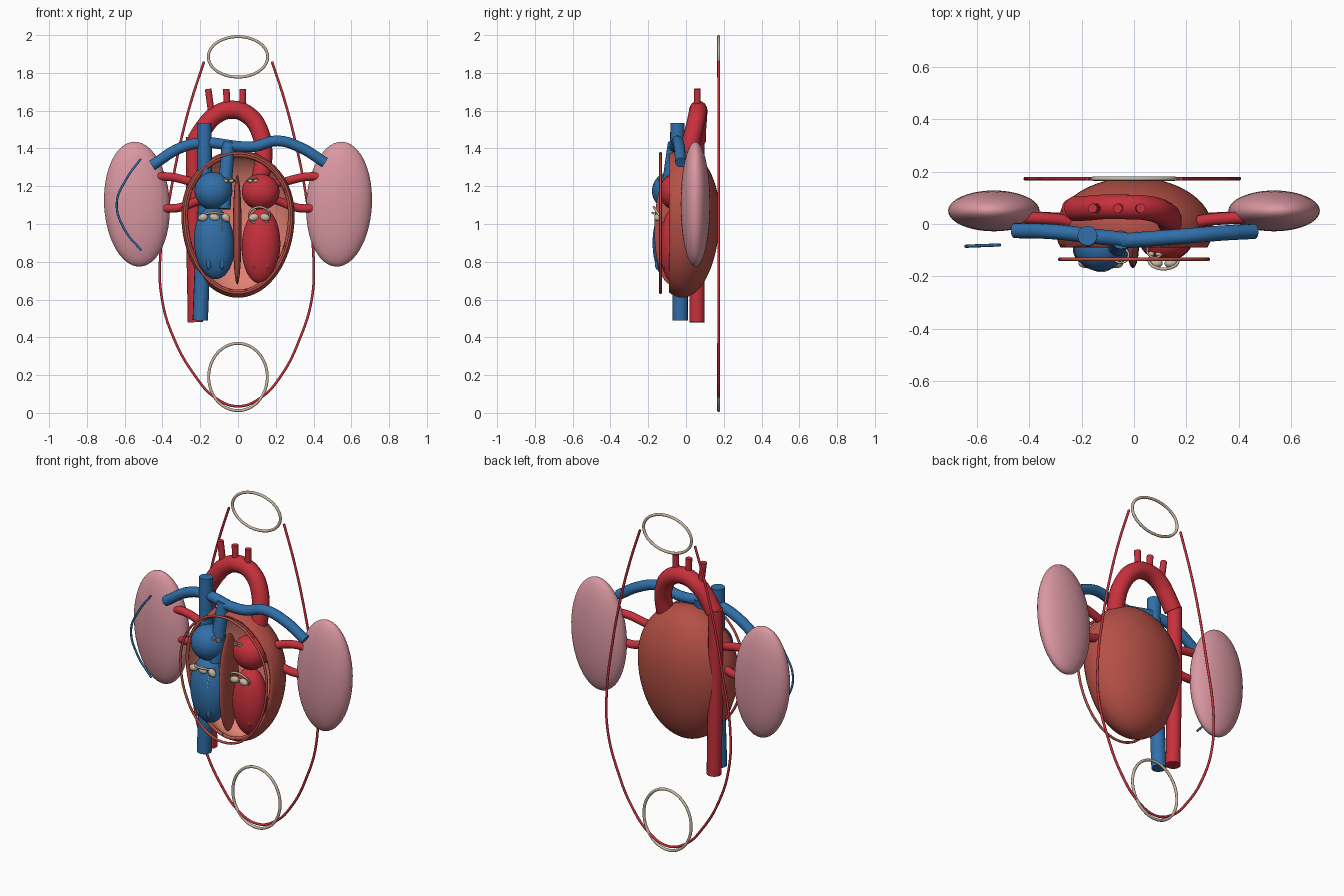
import bpy, bmesh, math
from mathutils import Vector, Matrix

if "Cube" in bpy.data.objects:
    bpy.data.objects.remove(bpy.data.objects["Cube"])


def mat(name, c):
    m = bpy.data.materials.new(name)
    m.diffuse_color = (*c, 1)
    m.use_nodes = True
    m.node_tree.nodes["Principled BSDF"].inputs["Base Color"].default_value = m.diffuse_color
    return m


RED = mat("oxygenated_red", (0.57, 0.03, 0.045))
BLUE = mat("deoxygenated_blue", (0.03, 0.16, 0.40))
PINK = mat("lung_pink", (0.70, 0.31, 0.36))
MUSCLE = mat("muscle_brown", (0.46, 0.08, 0.06))
INNER = mat("inner_wall", (0.75, 0.22, 0.17))
TAN = mat("tissue_tan", (0.58, 0.48, 0.37))


def finish(name, bm, *mats):
    me = bpy.data.meshes.new(name)
    bm.to_mesh(me)
    bm.free()
    for m in mats:
        me.materials.append(m)
    for p in me.polygons:
        p.use_smooth = True
    ob = bpy.data.objects.new(name, me)
    bpy.context.collection.objects.link(ob)
    return ob


def blob(name, loc, rad, m, tilt=0):
    bm = bmesh.new()
    bmesh.ops.create_uvsphere(bm, u_segments=40, v_segments=24, radius=1)
    bm.transform(Matrix.Translation(loc) @ Matrix.Rotation(math.radians(tilt), 4, 'Y')
                 @ Matrix.Diagonal((*rad, 1)))
    return finish(name, bm, m)


def tube(name, pts, r, m, closed=False, res=8):
    cu = bpy.data.curves.new(name, 'CURVE')
    cu.dimensions = '3D'
    cu.bevel_depth, cu.bevel_resolution = r, 5 if r > 0.01 else 3
    cu.resolution_u, cu.use_fill_caps = res, True
    sp = cu.splines.new('BEZIER')
    sp.bezier_points.add(len(pts) - 1)
    for b, p in zip(sp.bezier_points, pts):
        b.co = p
        b.handle_left_type = b.handle_right_type = 'AUTO'
    sp.use_cyclic_u = closed
    cu.materials.append(m)
    ob = bpy.data.objects.new(name, cu)
    bpy.context.collection.objects.link(ob)
    bpy.ops.object.select_all(action='DESELECT')
    ob.select_set(True)
    bpy.context.view_layer.objects.active = ob
    bpy.ops.object.convert(target='MESH')
    bpy.ops.object.shade_smooth_by_angle(angle=math.radians(40))
    return ob


def ring(name, c, rx, up, down, r, m, pitch=0, n=24):
    # egg-shaped ring in the xz plane, optionally pitched about x
    rot = Matrix.Rotation(math.radians(pitch), 3, 'X')
    pts = []
    for i in range(n):
        a = 2 * math.pi * i / n
        s = math.sin(a)
        pts.append(Vector(c) + rot @ Vector((rx * math.cos(a), 0, s * (up if s > 0 else down))))
    return tube(name, pts, r, m, True, 3)


# heart wall: egg shell cut open at the front
bm = bmesh.new()
bmesh.ops.create_uvsphere(bm, u_segments=64, v_segments=40, radius=1)
for v in bm.verts:
    x, y, z = v.co
    v.co = (0.3 * x, -0.02 + 0.198 * y, 1.05 + z * (0.34 if z > 0 else 0.44))
bmesh.ops.bisect_plane(bm, geom=bm.verts[:] + bm.edges[:] + bm.faces[:],
                       plane_co=(0, -0.09, 0), plane_no=(0, -1, 0), clear_outer=True)
shell = finish("heart_wall", bm, MUSCLE, INNER)
sol = shell.modifiers.new("thickness", 'SOLIDIFY')
sol.thickness, sol.offset, sol.material_offset = 0.018, -1, 1
ring("opening_rim", (0, -0.135, 1.05), 0.283, 0.325, 0.415, 0.007, MUSCLE)

# chambers and septum
blob("right_atrium", (-0.13, -0.085, 1.175), (0.1, 0.095, 0.1), BLUE)
blob("right_ventricle", (-0.126, -0.095, 0.9), (0.107, 0.082, 0.192), BLUE, -4)
blob("left_atrium", (0.12, -0.055, 1.17), (0.1, 0.085, 0.095), RED)
blob("left_ventricle", (0.122, -0.06, 0.885), (0.102, 0.08, 0.2), RED, 2)
blob("septum", (-0.004, -0.08, 0.97), (0.023, 0.088, 0.29), MUSCLE)

# valves with leaflets, cords and papillary muscles
for name, c, pitch, n in (("tricuspid_valve", (-0.125, -0.125, 1.045), 75, 3),
                          ("mitral_valve", (0.113, -0.14, 1.045), 35, 2)):
    ring(name + "_ring", c, 0.055, 0.055, 0.055, 0.006, TAN, pitch, 16)
    for i in range(n):
        dx = 0.06 * (i - (n - 1) / 2)
        blob(name + "_leaflet", (c[0] + dx, -0.15, 1.035), (0.027, 0.018, 0.02), TAN, 15 * (i * 2 - 1))
for s, y in ((-1, -0.165), (1, -0.125)):
    for dx in (-0.035, 0.035):
        x = s * 0.12 + dx
        tube("valve_cord", [(x, y + 0.02, 1.03), (x, y, 0.95), (x, y + 0.01, 0.82)], 0.002, TAN)
        blob("papillary_muscle", (x, y + 0.012, 0.79), (0.012, 0.012, 0.03), RED if s > 0 else BLUE)
for name, c in (("pulmonary_valve", (-0.05, -0.12, 1.23)), ("aortic_valve", (0.08, -0.1, 1.23))):
    ring(name + "_ring", c, 0.03, 0.03, 0.03, 0.004, TAN, 70, 12)
    for dx in (-0.015, 0.015):
        blob(name + "_leaflet", (c[0] + dx, c[1] - 0.015, c[2]), (0.013, 0.01, 0.012), TAN)

# aorta: arch, descending part and three upper branches
tube("aortic_arch", [(0.11, -0.02, 1.2), (0.135, 0.01, 1.36), (0.115, 0.04, 1.49), (0.055, 0.06, 1.575),
                     (-0.03, 0.065, 1.605), (-0.12, 0.065, 1.575), (-0.18, 0.06, 1.51),
                     (-0.225, 0.058, 1.44)], 0.048, RED)
tube("descending_aorta", [(-0.235, 0.058, 1.46), (-0.235, 0.058, 1.1), (-0.225, 0.058, 0.48)], 0.041, RED)
for x0, x1 in ((-0.14, -0.158), (-0.056, -0.062), (0.022, 0.026)):
    tube("arch_branch", [(x0, 0.06, 1.58), (x1, 0.06, 1.715)], 0.018, RED)

# caval veins
tube("upper_caval_vein", [(-0.178, -0.045, 1.535), (-0.175, -0.05, 1.2)], 0.038, BLUE)
tube("lower_caval_vein", [(-0.2, -0.03, 0.49), (-0.185, -0.035, 0.85), (-0.17, -0.05, 1.1)], 0.041, BLUE)

# pulmonary arteries
tube("pulmonary_trunk", [(-0.075, -0.1, 1.08), (-0.065, -0.085, 1.25), (-0.05, -0.06, 1.43)], 0.036, BLUE)
tube("pulmonary_artery_right", [(-0.03, -0.06, 1.415), (-0.17, -0.045, 1.43), (-0.3, -0.03, 1.405),
                                (-0.455, -0.025, 1.31)], 0.029, BLUE)
tube("pulmonary_artery_left", [(-0.05, -0.065, 1.415), (0.08, -0.055, 1.41), (0.21, -0.045, 1.44),
                               (0.33, -0.035, 1.405), (0.46, -0.028, 1.325)], 0.029, BLUE)

# lungs and pulmonary veins, both sides
for s in (-1, 1):
    side = "left" if s > 0 else "right"
    blob("lung_" + side, (s * 0.535, 0.05, 1.105), (0.174, 0.078, 0.331), PINK, s * 3)
    tube("upper_pulmonary_vein_" + side, [(s * 0.45, 0.025, 1.25), (s * 0.36, 0.022, 1.25),
                                          (s * 0.25, 0.01, 1.225), (s * 0.13, -0.03, 1.2)], 0.023, RED)
    tube("lower_pulmonary_vein_" + side, [(s * 0.4, 0.025, 1.083), (s * 0.32, 0.022, 1.085),
                                          (s * 0.22, 0.01, 1.12), (s * 0.13, -0.03, 1.15)], 0.023, RED)

# thin flow line in front of one lung
tube("lung_flow_line", [(-0.515, -0.08, 1.345), (-0.59, -0.083, 1.24), (-0.642, -0.085, 1.11),
                        (-0.6, -0.083, 0.97), (-0.512, -0.08, 0.86)], 0.006, BLUE)

# body circulation loop and the head and lower body outlines behind
half = [(0.18, 1.86), (0.245, 1.66), (0.305, 1.43), (0.36, 1.15), (0.4, 0.82), (0.39, 0.6),
        (0.33, 0.4), (0.23, 0.2), (0.12, 0.08)]
loop = [(x, 0.173, z) for x, z in half] + [(0, 0.173, 0.035)]
loop += [(-x - (0.012 if z < 1 and z > 0.3 else 0), 0.173, z) for x, z in reversed(half)]
tube("body_circulation_loop", loop, 0.007, RED)
ring("head_outline", (0, 0.173, 1.885), 0.157, 0.107, 0.107, 0.008, TAN)
ring("lower_body_outline", (0, 0.173, 0.19), 0.155, 0.178, 0.178, 0.008, TAN)
